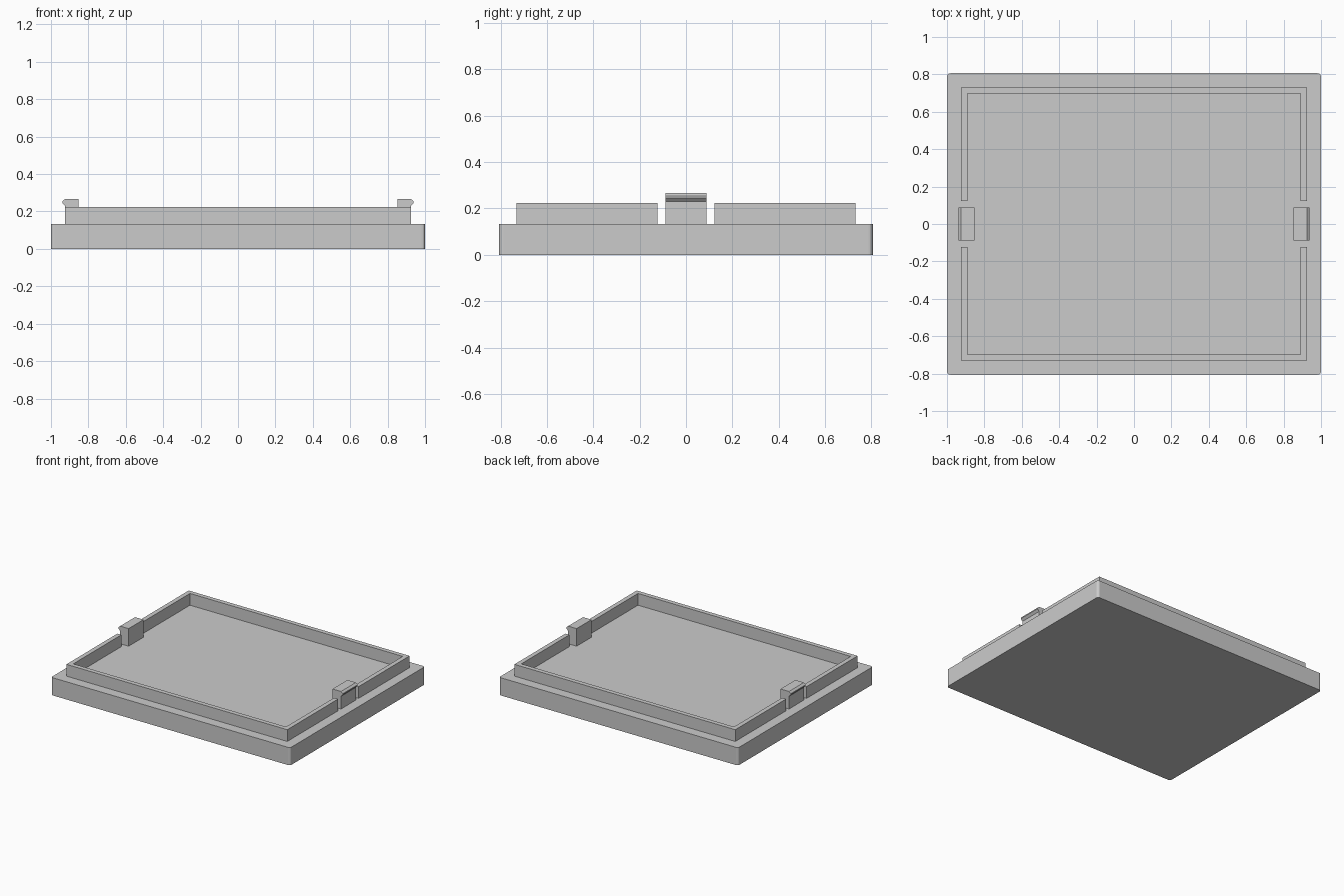
import bpy
import bmesh
from mathutils import Vector

cube = bpy.data.objects.get("Cube")
if cube:
    bpy.data.objects.remove(cube, do_unlink=True)

grey = bpy.data.materials.new("light grey plastic")
grey.use_nodes = True
grey.diffuse_color = (0.6, 0.6, 0.6, 1)
grey.node_tree.nodes["Principled BSDF"].inputs["Base Color"].default_value = (0.6, 0.6, 0.6, 1)


def extrude_outline(name, points, direction, round_corners=0):
    """Closed prism made by sweeping a flat outline along a vector."""
    bm = bmesh.new()
    face = bm.faces.new([bm.verts.new(p) for p in points])
    swept = bmesh.ops.extrude_face_region(bm, geom=[face], use_keep_orig=True)
    moved = [v for v in swept["geom"] if isinstance(v, bmesh.types.BMVert)]
    bmesh.ops.translate(bm, verts=moved, vec=Vector(direction))
    if round_corners:
        sweep = Vector(direction).normalized()
        edges = [e for e in bm.edges
                 if abs((e.verts[0].co - e.verts[1].co).normalized().dot(sweep)) > 0.99]
        bmesh.ops.bevel(bm, geom=edges, offset=round_corners, segments=4,
                        profile=0.5, affect="EDGES")
    bmesh.ops.recalc_face_normals(bm, faces=bm.faces)
    mesh = bpy.data.meshes.new(name)
    bm.to_mesh(mesh)
    bm.free()
    mesh.materials.append(grey)
    obj = bpy.data.objects.new(name, mesh)
    bpy.context.collection.objects.link(obj)
    return obj


HALF_X, HALF_Y, BASE_TOP = 1.0, 0.806, 0.134
RIM_X, RIM_Y, RIM_WALL, RIM_TOP = 0.924, 0.731, 0.034, 0.223
GAP, CLIP_HALF = 0.123, 0.089

# Base plate with softly rounded corners
extrude_outline("base_plate",
                [(-HALF_X, -HALF_Y, 0), (HALF_X, -HALF_Y, 0),
                 (HALF_X, HALF_Y, 0), (-HALF_X, HALF_Y, 0)],
                (0, 0, BASE_TOP), round_corners=0.018)

# U-shaped rim halves, leaving a gap at each side for the clips
inner_x, inner_y = RIM_X - RIM_WALL, RIM_Y - RIM_WALL
u_shape = [(-RIM_X, GAP), (-RIM_X, RIM_Y), (RIM_X, RIM_Y), (RIM_X, GAP),
           (inner_x, GAP), (inner_x, inner_y), (-inner_x, inner_y), (-inner_x, GAP)]
for name, side in (("rim_front", -1), ("rim_back", 1)):
    extrude_outline(name, [(x, side * y, BASE_TOP) for x, y in u_shape],
                    (0, 0, RIM_TOP - BASE_TOP))

# Snap clips with an outward-facing barb
clip_profile = [(0.853, BASE_TOP), (RIM_X, BASE_TOP), (RIM_X, 0.23),
                (0.939, 0.246), (0.939, 0.254), (RIM_X, 0.267), (0.853, 0.267)]
for name, side in (("clip_right", -1), ("clip_left", 1)):
    extrude_outline(name, [(side * x, -CLIP_HALF, z) for x, z in clip_profile],
                    (0, 2 * CLIP_HALF, 0))
